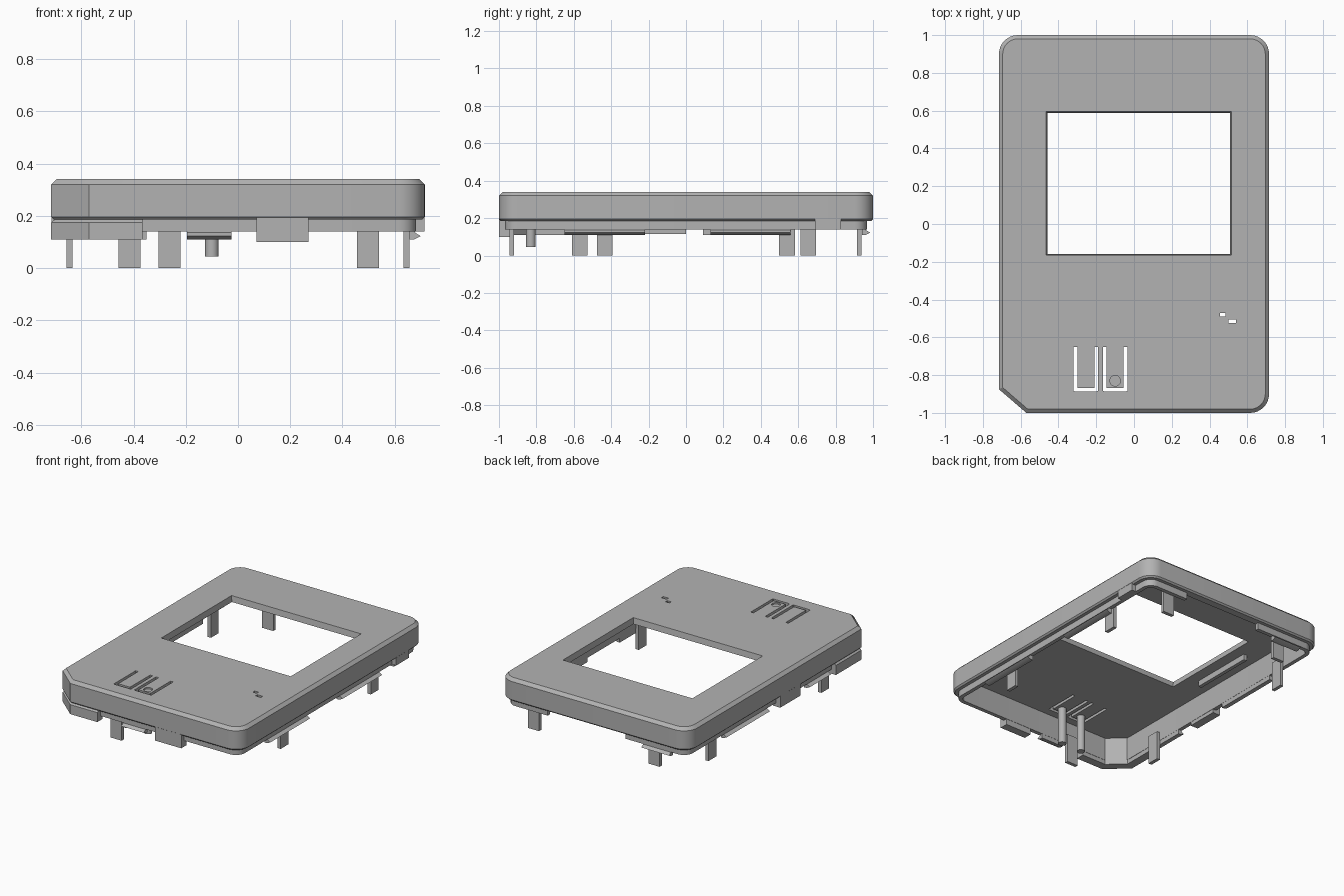
import bpy, bmesh
from math import cos, sin, pi, radians
from mathutils import Vector

if "Cube" in bpy.data.objects:
    bpy.data.objects.remove(bpy.data.objects["Cube"], do_unlink=True)

HX, HY, R = 0.715, 1.0, 0.1
CEIL, RIM, TOP = 0.30, 0.185, 0.34

grey = bpy.data.materials.new("plain_grey")
grey.use_nodes = True
grey.diffuse_color = (0.45, 0.45, 0.45, 1)
grey.node_tree.nodes["Principled BSDF"].inputs["Base Color"].default_value = (0.45, 0.45, 0.45, 1)


def finish(name, bm):
    bmesh.ops.recalc_face_normals(bm, faces=bm.faces)
    mesh = bpy.data.meshes.new(name)
    bm.to_mesh(mesh)
    bm.free()
    mesh.materials.append(grey)
    obj = bpy.data.objects.new(name, mesh)
    bpy.context.collection.objects.link(obj)
    return obj


def outline(d):
    """Case outline inset by d: three round corners and one chamfer."""
    pts = [(-HX + d, -0.875 + 0.458 * d), (-0.57 + 0.372 * d, -HY + d)]
    r = R - d
    for sx, sy, start in ((1, -1, -90), (1, 1, 0), (-1, 1, 90)):
        for i in range(9):
            a = radians(start + 90 * i / 8)
            pts.append((sx * (HX - R) + r * cos(a), sy * (HY - R) + r * sin(a)))
    return pts


def loft(name, section, capped=False):
    """Sweep (inset, z) points around the outline."""
    bm = bmesh.new()
    rings = [[bm.verts.new((x, y, z)) for x, y in outline(d)] for d, z in section]
    pairs = list(zip(rings, rings[1:]))
    if capped:
        bm.faces.new(rings[0])
        bm.faces.new(rings[-1])
    else:
        pairs.append((rings[-1], rings[0]))
    n = len(rings[0])
    for a, b in pairs:
        for i in range(n):
            j = (i + 1) % n
            bm.faces.new((a[i], a[j], b[j], b[i]))
    return finish(name, bm)


def box(name, x0, x1, y0, y1, z0, z1, flare=0.0):
    """Box from its limits; flare widens the top."""
    bm = bmesh.new()
    bmesh.ops.create_cube(bm, size=1)
    for v in bm.verts:
        f = flare if v.co.z > 0 else 0
        sx, sy = (1 if v.co.x > 0 else -1), (1 if v.co.y > 0 else -1)
        v.co = Vector((x1 if sx > 0 else x0, y1 if sy > 0 else y0,
                       z1 if v.co.z > 0 else z0)) + Vector((sx * f, sy * f, 0))
    return finish(name, bm)


def cylinder(name, x, y, r, z0, z1):
    bm = bmesh.new()
    bmesh.ops.create_cone(bm, cap_ends=True, segments=24, radius1=r, radius2=r, depth=z1 - z0)
    bmesh.ops.translate(bm, verts=bm.verts, vec=(x, y, (z0 + z1) / 2))
    return finish(name, bm)


def combine(obj, cutter, op="DIFFERENCE"):
    mod = obj.modifiers.new("cut", "BOOLEAN")
    mod.operation, mod.object, mod.solver = op, cutter, "EXACT"
    with bpy.context.temp_override(object=obj, active_object=obj, selected_objects=[obj]):
        bpy.ops.object.modifier_apply(modifier=mod.name)
    bpy.data.objects.remove(cutter, do_unlink=True)


def rim_part(name, section, x0, x1, y0, y1):
    """Piece of a swept band kept inside a rectangle."""
    obj = loft(name, section)
    combine(obj, box("keeper", x0, x1, y0, y1, -0.1, 0.5), "INTERSECT")
    return obj


# Hollow cover with bevelled edges
cover = loft("cover", [(0.06, CEIL), (0.06, RIM), (0.01, RIM), (0, RIM + 0.01),
                       (0, TOP - 0.02), (0.02, TOP)], capped=True)

# Screen window and small indicator slots
combine(cover, box("window", -0.457, 0.507, -0.157, 0.587, CEIL - 0.01, TOP + 0.01, 0.01))
combine(cover, box("slot", 0.455, 0.485, -0.49, -0.47, 0.25, 0.4))
combine(cover, box("slot", 0.5, 0.54, -0.525, -0.505, 0.25, 0.4))

# Flexible buttons: U-shaped slots with a pin below each
for side, x in (("left", -0.1), ("right", -0.255)):
    for s in (-1, 1):
        combine(cover, box("slot", x + s * 0.055 - 0.01, x + s * 0.055 + 0.01, -0.885, -0.65, 0.25, 0.4))
    combine(cover, box("slot", x - 0.06, x + 0.06, -0.888, -0.868, 0.25, 0.4))
    cylinder(side + "_button_pin", x, -0.83, 0.026, 0.045, CEIL + 0.01)
combine(cover, cylinder("dimple", -0.1, -0.83, 0.028, TOP - 0.01, TOP + 0.02))

# Inner lip, open at the back
lip = loft("inner_lip", [(0.06, 0.14), (0.06, 0.2), (0.033, 0.2), (0.033, 0.14)])
combine(lip, box("gap", -0.22, 0.37, 0.8, 1.1, 0, 0.19))

# Flush corner skirt below a shallow groove
skirt = [(0.058, 0.11), (0.058, RIM), (0.012, RIM), (0, RIM - 0.01), (0, 0.11)]
rim_part("corner_skirt", skirt, -0.8, -0.365, -1.1, -0.6)


# Flush tabs
def tab(z):
    return [(0.058, z), (0.058, 0.21), (0.001, 0.21), (0.001, z)]


rim_part("front_tab", tab(0.1), 0.07, 0.27, -1.1, -0.8)
rim_part("right_tab", tab(0.115), -0.8, -0.5, -0.22, 0)
rim_part("left_tab", tab(0.14), 0.5, 0.8, 0.69, 0.83)

# Snap hooks
hook = [(0.059, 0.15), (0.059, 0.11), (0.04, 0.11), (0.015, 0.122), (0.038, 0.136), (0.038, 0.15)]
for name, x0, x1, y0, y1 in (
        ("left_front_hook", 0.5, 0.8, -0.65, -0.22),
        ("left_back_hook", 0.5, 0.8, 0.13, 0.56),
        ("right_back_hook", -0.8, -0.5, 0.09, 0.56),
        ("right_front_hook", -0.8, -0.5, -0.57, -0.34),
        ("front_hook", -0.195, -0.025, -1.1, -0.8),
        ("back_hook", -0.56, -0.35, 0.8, 1.1)):
    rim_part(name, hook, x0, x1, y0, y1)

# Flat legs along the sides
for name, x, ys in (("left", 0.645, (0.54, -0.435)), ("right", -0.645, (0.653, -0.568))):
    for y in ys:
        box(name + "_leg", x - 0.012, x + 0.012, y - 0.042, y + 0.042, 0, 0.2)
for name, x, y in (("front", -0.262, -0.932), ("back", 0.498, 0.926), ("back", -0.415, 0.926)):
    box(name + "_leg", x - 0.042, x + 0.042, y - 0.012, y + 0.012, 0, 0.2)

# Rib under the top, beside the window
box("inner_rib", -0.56, -0.535, 0.0, 0.45, 0.26, CEIL + 0.01)

# Smooth the round corners and pins, keep edges sharp
bpy.ops.object.select_all(action="DESELECT")
for obj in bpy.context.scene.objects:
    if obj.type == "MESH" and obj.data.materials and obj.data.materials[0] == grey:
        obj.select_set(True)
        bpy.context.view_layer.objects.active = obj
bpy.ops.object.shade_smooth_by_angle(angle=radians(30))
